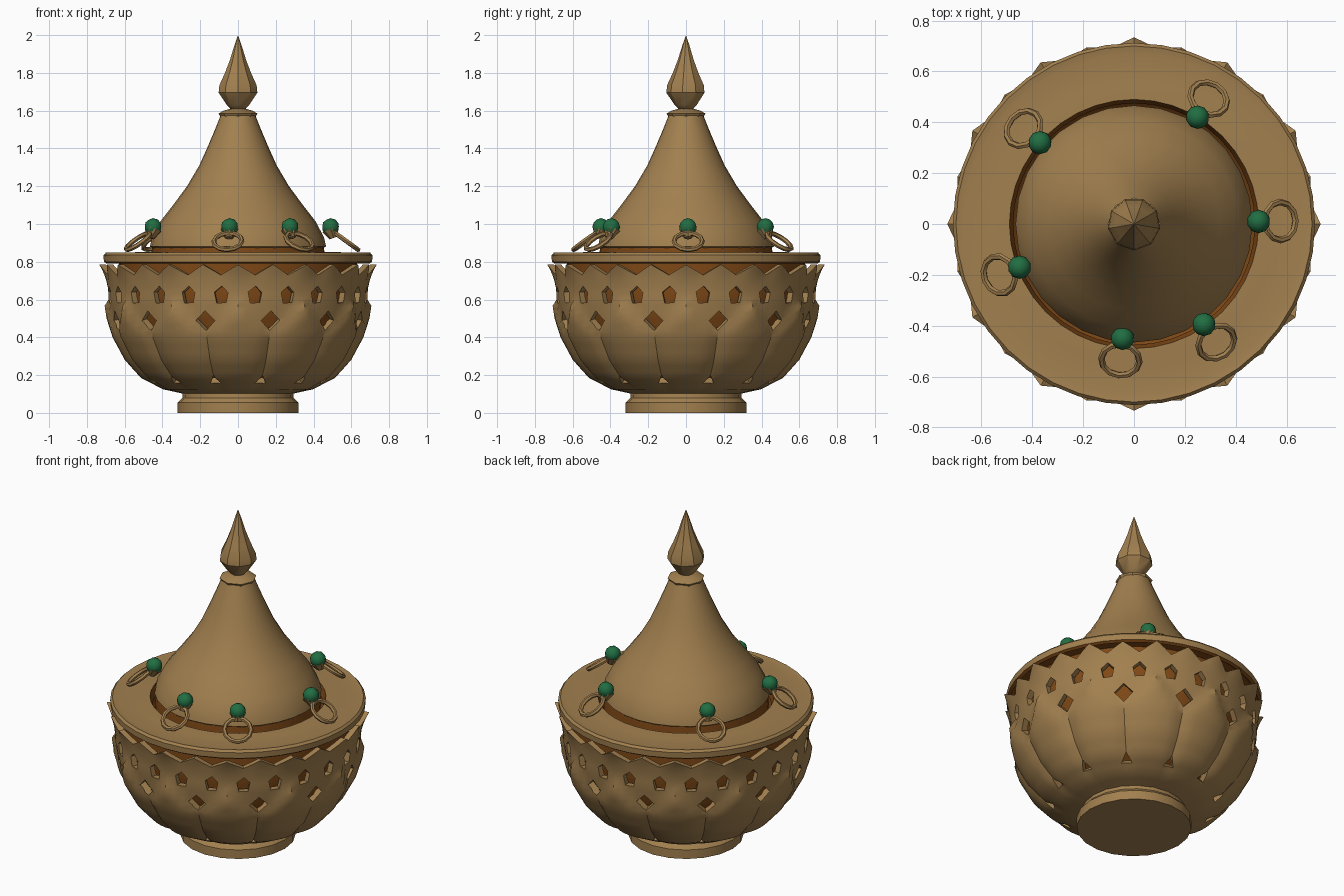
import bpy, bmesh
from math import sin, cos, pi, radians, degrees, hypot, atan2, sqrt
from mathutils import Vector

if "Cube" in bpy.data.objects:
    bpy.data.objects.remove(bpy.data.objects["Cube"])


def material(name, rgb):
    m = bpy.data.materials.new(name)
    m.diffuse_color = (*rgb, 1)
    m.use_nodes = True
    m.node_tree.nodes["Principled BSDF"].inputs["Base Color"].default_value = m.diffuse_color
    return m


GOLD = material("antique gold", (0.36, 0.215, 0.078))
BROWN = material("inner copper brown", (0.21, 0.065, 0.008))
GREEN = material("emerald green", (0.015, 0.155, 0.055))


def mesh_object(name, verts, faces, mats):
    me = bpy.data.meshes.new(name)
    me.from_pydata(verts, [], faces)
    bm = bmesh.new()
    bm.from_mesh(me)
    bmesh.ops.remove_doubles(bm, verts=bm.verts, dist=1e-5)
    bmesh.ops.recalc_face_normals(bm, faces=bm.faces)
    bm.to_mesh(me)
    bm.free()
    for m in mats:
        me.materials.append(m)
    ob = bpy.data.objects.new(name, me)
    bpy.context.collection.objects.link(ob)
    return ob


def lathe(name, profile, sides, mat, closed=False, shape=None):
    """Revolve (r, z) points; shape can displace each ring point."""
    n = len(profile)
    verts, faces = [], []
    for j in range(sides):
        a = 2 * pi * j / sides - pi / 2
        for i, (r, z) in enumerate(profile):
            if shape:
                r, z = shape(i, j, r, z)
            verts.append((r * cos(a), r * sin(a), z))
    for j in range(sides):
        k = (j + 1) % sides
        for i in range(n if closed else n - 1):
            i2 = (i + 1) % n
            faces.append((j * n + i, k * n + i, k * n + i2, j * n + i2))
    return mesh_object(name, verts, faces, [mat])


# foot
lathe("foot", [(0, 0), (0.32, 0), (0.32, 0.055), (0.295, 0.08), (0.29, 0.13), (0, 0.13)], 20, GOLD)

# bowl profile, resampled into even rows
KEYS = [(0.27, 0.095), (0.40, 0.125), (0.5, 0.185), (0.585, 0.28), (0.65, 0.4),
        (0.682, 0.5), (0.697, 0.6), (0.70, 0.7), (0.70, 0.785)]
ROWS = []
for p, q in zip(KEYS, KEYS[1:]):
    for s in range(3):
        ROWS.append((p[0] + (q[0] - p[0]) * s / 3, p[1] + (q[1] - p[1]) * s / 3))
ROWS.append(KEYS[-1])
COLS = 96


def petal_shape(i, j, r, z):
    src_r, src_z = (ROWS + ROWS[::-1])[i]
    deg = j * 360 / COLS
    c = abs((deg + 15) % 30 - 15) / 15          # 0 at petal centre, 1 at the joins
    v = abs((deg + 7.5) % 15 - 7.5) / 7.5       # 0 at rim points, 1 in the notches
    w = 1 if src_z < 0.42 else max(0, (0.58 - src_z) / 0.16)
    d = -0.012
    if w > 0 and c <= w:
        d += 0.026 * sqrt(1 - (c / w) ** 2) * min(1, max(0, (src_z - 0.09) / 0.1))
    k = max(0, (src_z - 0.64) / 0.145)
    d += k * k * (1 - v) * (0.04 if c < 0.5 else 0.025) + 0.006 * k
    z -= k * 0.055 * v
    return r + d, z


def inset(rows, f):
    return [(r * f, 0.785 - (0.785 - z) * f) for r, z in rows]


bowl = lathe("pierced_petal_bowl", ROWS + inset(ROWS, 0.95)[::-1], COLS, GOLD, True, petal_shape)

# piercings: square row, diamond row and small triangles at the petal roots
cv, cf = [], []


def prism(deg, r, z, tilt, outline):
    a, e = radians(deg - 90), radians(tilt)
    d = Vector((cos(e) * cos(a), cos(e) * sin(a), sin(e)))
    t = Vector((-sin(a), cos(a), 0))
    u = Vector((-sin(e) * cos(a), -sin(e) * sin(a), cos(e)))
    c = Vector((r * cos(a), r * sin(a), z))
    b, n = len(cv), len(outline)
    for depth in (-0.08, 0.08):
        cv.extend(c + d * depth + t * x + u * y for x, y in outline)
    cf.append(tuple(range(b, b + n)))
    cf.append(tuple(range(b + n, b + 2 * n)))
    for i in range(n):
        k = (i + 1) % n
        cf.append((b + i, b + k, b + n + k, b + n + i))


for i in range(24):
    prism(7.5 + 15 * i, 0.697, 0.625, 0,
          [(-0.024, -0.043), (0.026, -0.041), (0.037, 0.012), (0.004, 0.046), (-0.036, 0.014)])
for i in range(12):
    prism(15 + 30 * i, 0.68, 0.485, -15, [(0, -0.055), (0.052, 0), (0, 0.052), (-0.052, 0)])
    prism(15 + 30 * i, 0.475, 0.168, -50, [(-0.03, -0.028), (0.03, -0.028), (0, 0.04)])
cutter = mesh_object("piercing_cutter", cv, cf, [GOLD])
cutter.hide_render = True
mod = bowl.modifiers.new("piercings", 'BOOLEAN')
mod.operation, mod.solver, mod.object = 'DIFFERENCE', 'EXACT', cutter
bpy.context.view_layer.objects.active = bowl
bpy.ops.object.modifier_apply(modifier=mod.name)
bpy.data.objects.remove(cutter, do_unlink=True)

# inner liner seen through the piercings
lathe("bowl_liner", [(0, 0.16)] + inset(ROWS, 0.90) + [(0.63, 0.80)], 48, BROWN)

# lid rim, copper on its underside
rim = lathe("lid_rim", [(0.475, 0.80), (0.68, 0.80), (0.695, 0.79), (0.71, 0.80), (0.712, 0.835),
                        (0.70, 0.848), (0.67, 0.842), (0.56, 0.85), (0.49, 0.852)], 40, GOLD, True)
rim.data.materials.append(BROWN)
for f in rim.data.polygons:
    if f.normal.z < -0.6 or hypot(f.center.x, f.center.y) < 0.489:
        f.material_index = 1

# copper band and spire lid
lathe("lid_band", [(0, 0.80), (0.462, 0.80), (0.455, 0.878), (0, 0.878)], 40, BROWN)
lathe("lid_spire", [(0, 0.874), (0.455, 0.874), (0.466, 0.882), (0.455, 0.93), (0.41, 1.015), (0.34, 1.105),
                    (0.27, 1.20), (0.205, 1.31), (0.16, 1.41), (0.122, 1.50),
                    (0.092, 1.575), (0, 1.575)], 28, GOLD)
# collar and finial
lathe("finial_collar", [(0, 1.55), (0.085, 1.555), (0.104, 1.585), (0.075, 1.60), (0.035, 1.612),
                        (0, 1.612)], 8, GOLD)
lathe("finial", [(0, 1.595), (0.035, 1.605), (0.06, 1.63), (0.104, 1.695), (0.1, 1.735),
                 (0.07, 1.80), (0.043, 1.87), (0.018, 1.95), (0, 2.0)], 9, GOLD)


# jewels with cups and tilted wire loops resting on the rim
def finish(name, mat):
    ob = bpy.context.object
    ob.name = name
    ob.data.materials.append(mat)


JEWELS = [(0.49, 0.01), (0.25, 0.42), (-0.37, 0.32), (-0.45, -0.17), (-0.045, -0.45), (0.275, -0.395)]
for n, (x, y) in enumerate(JEWELS, 1):
    a, r = atan2(y, x), hypot(x, y)

    def at(dr, z):
        return ((r + dr) * cos(a), (r + dr) * sin(a), z)

    bpy.ops.mesh.primitive_ico_sphere_add(subdivisions=2, radius=0.046, location=at(0, 0.985))
    finish(f"jewel_{n}", GREEN)
    bpy.ops.mesh.primitive_cone_add(vertices=8, radius1=0.022, radius2=0.047, depth=0.05,
                                    location=at(0.008, 0.95), rotation=(0, radians(-20), a))
    finish(f"jewel_cup_{n}", GOLD)
    bpy.ops.mesh.primitive_torus_add(major_segments=12, minor_segments=6, major_radius=0.075,
                                     minor_radius=0.013, location=at(0.085, 0.908),
                                     rotation=(0, radians(36), a))
    finish(f"jewel_loop_{n}", GOLD)

bpy.ops.object.select_all(action='SELECT')
bpy.ops.object.shade_smooth_by_angle(angle=radians(32))
